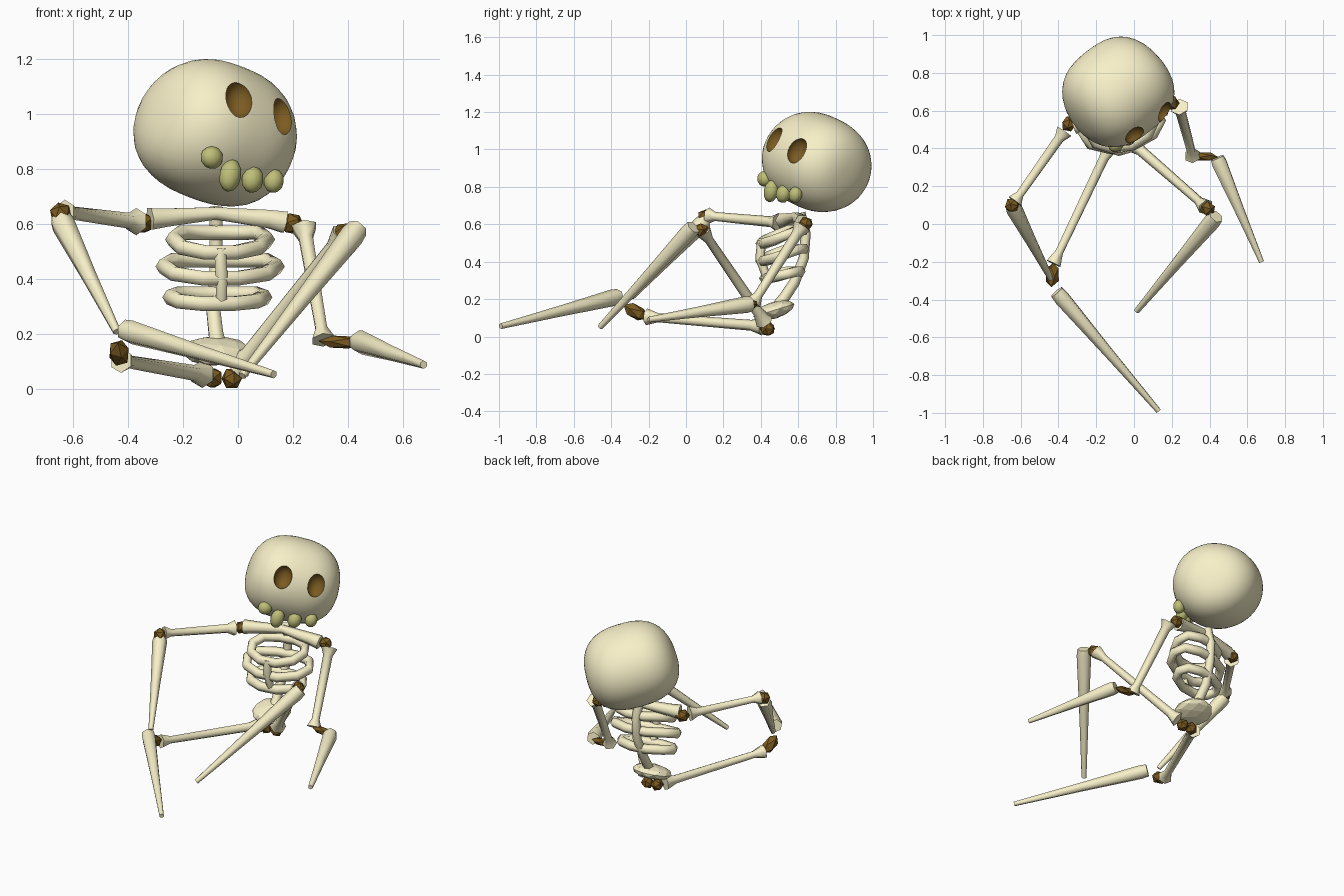
import bpy, bmesh, math
from mathutils import Vector, Matrix

if "Cube" in bpy.data.objects:
    bpy.data.objects.remove(bpy.data.objects["Cube"])


def material(name, rgb):
    m = bpy.data.materials.new(name)
    m.diffuse_color = (*rgb, 1)
    m.use_nodes = True
    m.node_tree.nodes["Principled BSDF"].inputs["Base Color"].default_value = m.diffuse_color
    return m


BONE = material("bone", (0.93, 0.87, 0.58))
DARK = material("dark_brown", (0.20, 0.105, 0.015))
TOOTH = material("tooth", (0.52, 0.52, 0.19))


def finish(name, bm, mats, smooth=False, angle=None):
    bmesh.ops.recalc_face_normals(bm, faces=bm.faces)
    me = bpy.data.meshes.new(name)
    bm.to_mesh(me)
    bm.free()
    for m in mats:
        me.materials.append(m)
    for p in me.polygons:
        p.use_smooth = smooth
    if angle:
        me.set_sharp_from_angle(angle=math.radians(angle))
    ob = bpy.data.objects.new(name, me)
    bpy.context.collection.objects.link(ob)
    return ob


def tube(name, pts, radii, sides=6, closed=False, ref=(1, 0, 0)):
    """Sweep a polygon along points with a radius at each one."""
    pts = [Vector(p) for p in pts]
    n, rings, bm = len(pts), [], bmesh.new()
    for i, p in enumerate(pts):
        a = pts[i - 1] if closed or i > 0 else p
        b = pts[(i + 1) % n] if closed or i < n - 1 else p
        t = (b - a).normalized()
        u = t.cross(Vector(ref)).normalized()
        v = t.cross(u)
        rings.append([bm.verts.new(p + radii[i] * (u * math.cos(w) + v * math.sin(w)))
                      for w in (math.tau * k / sides for k in range(sides))])
    for i in range(n if closed else n - 1):
        a, b = rings[i], rings[(i + 1) % n]
        for k in range(sides):
            j = (k + 1) % sides
            bm.faces.new((a[k], a[j], b[j], b[k]))
    if not closed:
        bm.faces.new(rings[0])
        bm.faces.new(rings[-1])
    return finish(name, bm, [BONE], True, 63)


def bone(name, a, b, profile):
    a, b = Vector(a), Vector(b)
    return tube(name, [a.lerp(b, t) for t, r in profile], [r for t, r in profile])


def blob(name, loc, size, rot=Matrix(), mat=DARK, sub=1, smooth=False):
    bm = bmesh.new()
    bmesh.ops.create_icosphere(bm, subdivisions=sub, radius=1)
    bm.transform(Matrix.Translation(loc) @ rot @ Matrix.Diagonal((*size, 1)))
    return finish(name, bm, [mat], smooth)


# Limbs: flared upper bones, tapering lower bones
UPPER = [(0, 0.05), (0.1, 0.029), (0.9, 0.024), (1, 0.045)]
LOWER = [(0, 0.04), (0.05, 0.045), (0.5, 0.029), (1, 0.015)]
limbs = {
    "left_upper_arm": ((-0.37, 0.49, 0.61), (-0.63, 0.12, 0.645), UPPER),
    "left_forearm": ((-0.645, 0.1, 0.62), (-0.44, -0.29, 0.21), LOWER),
    "right_upper_arm": ((0.24, 0.62, 0.59), (0.31, 0.36, 0.18), UPPER),
    "right_forearm": ((0.44, 0.35, 0.175), (0.675, -0.2, 0.09), LOWER),
    "left_thigh": ((-0.13, 0.41, 0.055), (-0.425, -0.21, 0.105), UPPER),
    "left_shin": ((-0.41, -0.36, 0.215), (0.13, -0.99, 0.055), LOWER),
    "right_thigh": ((0.0, 0.42, 0.08), (0.38, 0.09, 0.565), UPPER),
    "right_shin": ((0.435, 0.04, 0.585), (0.015, -0.46, 0.05), LOWER),
}
for name, (a, b, prof) in limbs.items():
    bone(name, a, b, prof)

# Dark joints: ends of each joint, stretched where the gap is wide
joints = {
    "left_shoulder_joint": ((-0.335, 0.54, 0.605), (-0.355, 0.52, 0.605)),
    "right_shoulder_joint": ((0.185, 0.64, 0.605), (0.21, 0.64, 0.6)),
    "left_elbow_joint": ((-0.64, 0.11, 0.645), (-0.65, 0.09, 0.635)),
    "right_elbow_joint": ((0.32, 0.36, 0.175), (0.42, 0.355, 0.17)),
    "left_hip_joint": ((-0.085, 0.44, 0.042), (-0.1, 0.43, 0.042)),
    "right_hip_joint": ((-0.03, 0.44, 0.04), (-0.015, 0.435, 0.04)),
    "left_knee_joint": ((-0.43, -0.23, 0.11), (-0.435, -0.31, 0.155)),
    "right_knee_joint": ((0.375, 0.095, 0.565), (0.4, 0.07, 0.57)),
}
for name, (a, b) in joints.items():
    a, b = Vector(a), Vector(b)
    d = b - a
    r = 0.026 if "right_elbow" in name else 0.041
    blob(name, (a + b) / 2, (r, r, 0.032 + d.length * 0.45),
         d.to_track_quat('Z', 'Y').to_matrix().to_4x4())

# Collarbone, spine, breastbone
tube("collarbone", [(-0.32, 0.52, 0.62), (-0.26, 0.54, 0.625), (-0.08, 0.59, 0.64),
                    (0.11, 0.61, 0.62), (0.17, 0.62, 0.608)],
     [0.045, 0.038, 0.026, 0.038, 0.045], ref=(0, 0, 1))
tube("spine", [(-0.08, 0.61, 0.66), (-0.08, 0.64, 0.55), (-0.08, 0.63, 0.42),
               (-0.09, 0.58, 0.29), (-0.08, 0.52, 0.2), (-0.07, 0.47, 0.13)],
     [0.029, 0.027, 0.027, 0.029, 0.03, 0.038])
tube("breastbone", [(-0.065, 0.405, 0.51), (-0.06, 0.395, 0.42), (-0.06, 0.43, 0.32)],
     [0.025, 0.025, 0.023])

# Ribs: tilted rings, dipping at the front
for i, (cx, cy, z, rx, ry, tilt) in enumerate([
        (-0.065, 0.515, 0.545, 0.17, 0.11, 0.05),
        (-0.065, 0.515, 0.447, 0.205, 0.11, 0.045),
        (-0.075, 0.515, 0.335, 0.17, 0.09, 0.025)]):
    ring = [(cx + rx * math.cos(w), cy + ry * math.sin(w) + 0.16 * rx * math.cos(w),
             z + tilt * min(0.5, math.sin(w))) for w in (math.tau * k / 10 for k in range(10))]
    tube("rib_%d" % (i + 1), ring, [0.03] * 10, 6, True, (0, 0, 1))

# Pelvis: flattened plate, lower at the front
blob("pelvis", (-0.08, 0.47, 0.14), (0.125, 0.115, 0.045),
     Matrix.Rotation(0.3, 4, 'X'), BONE, 2)

# Skull axes: right, back, up
R = Vector((0.76, 0.59, -0.29)).normalized()
U = Vector((0.218, 0.247, 0.944))
U = (U - R * U.dot(R)).normalized()
Y = U.cross(R)
ROT = Matrix((R, Y, U)).transposed().to_4x4()
HEAD = Matrix.Translation((-0.075, 0.69, 0.935)) @ ROT

# Skull: round in profile, with squarer cheeks
bm = bmesh.new()
bmesh.ops.create_icosphere(bm, subdivisions=4, radius=1)
for v in bm.verts:
    p = 2.6
    c = v.co / (math.hypot(v.co.y, v.co.z) ** p + abs(v.co.x) ** p) ** (1 / p)
    wide = 1 - 0.05 * c.z - 0.1 * max(0, -c.z) * max(0, -c.y)
    v.co = (c.x * 0.28 * wide, c.y * (0.255 if c.y < 0 else 0.285), c.z * 0.255)
bm.transform(HEAD)
skull = finish("skull", bm, [BONE, DARK], True)

# Eye sockets hollowed out of the skull
for side in (-1, 1):
    cut = blob("socket_cutter", HEAD @ Vector((side * 0.105, -0.228, 0.08)),
               (0.054, 0.055, 0.072), ROT @ Matrix.Rotation(-0.25, 4, 'X'), BONE, 3, True)
    cut.data.materials.append(DARK)
    for f in cut.data.polygons:
        f.material_index = 1
    mod = skull.modifiers.new("socket", 'BOOLEAN')
    mod.operation = 'DIFFERENCE'
    mod.object = cut
    bpy.context.view_layer.objects.active = skull
    bpy.ops.object.modifier_apply(modifier=mod.name)
    bpy.data.objects.remove(cut)
skull.select_set(True)
bpy.ops.object.shade_smooth_by_angle(angle=math.radians(35))

# Teeth
for i, (loc, size) in enumerate([
        ((-0.095, 0.42, 0.843), (0.044, 0.038, 0.042)),
        ((-0.028, 0.455, 0.778), (0.042, 0.038, 0.062)),
        ((0.053, 0.52, 0.763), (0.042, 0.038, 0.05)),
        ((0.13, 0.585, 0.758), (0.038, 0.036, 0.045))]):
    blob("tooth_%d" % (i + 1), loc, size, ROT, TOOTH, 2, True)
